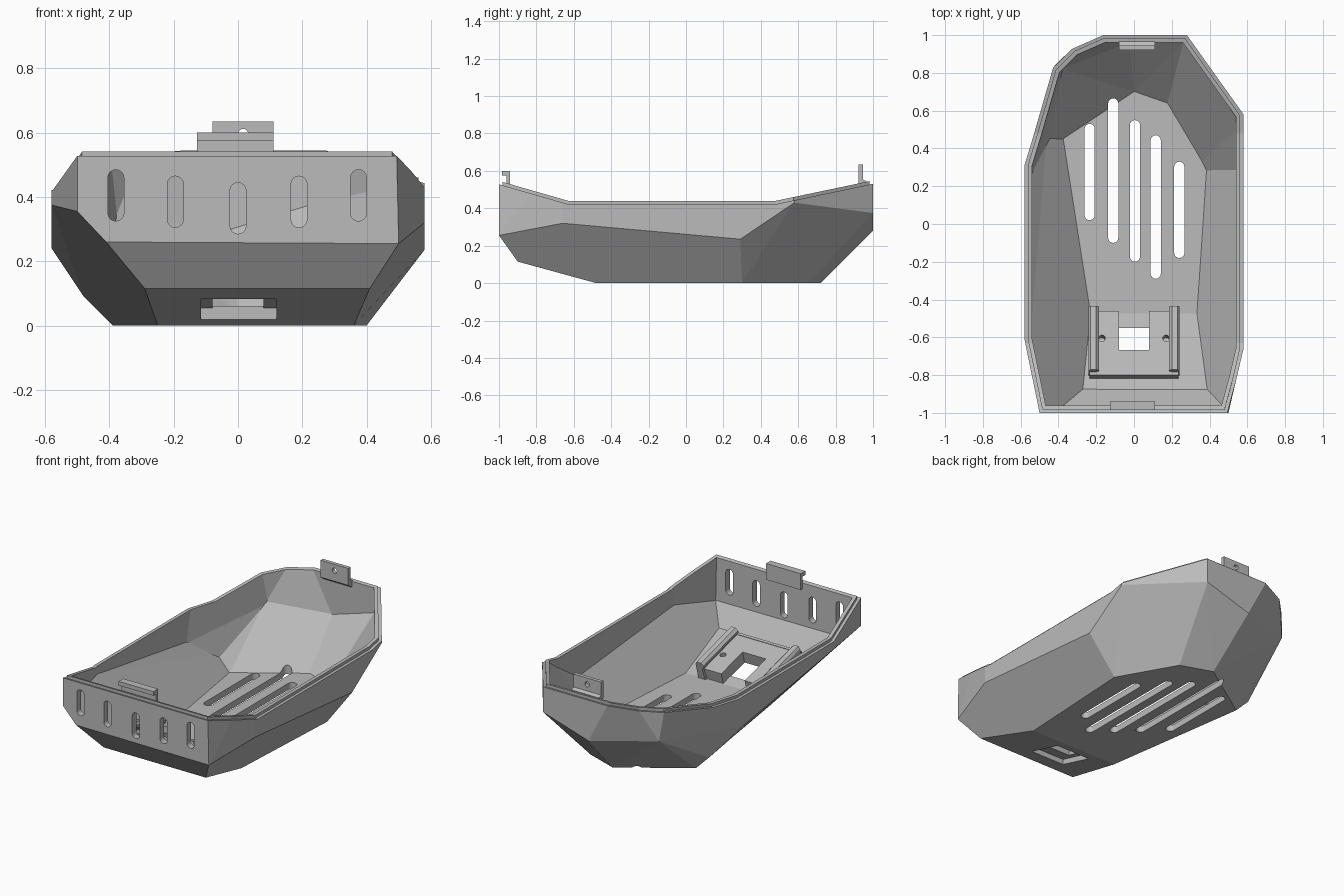
import bpy, bmesh, math
from mathutils import Vector, Matrix

cube = bpy.data.objects.get("Cube")
if cube:
    bpy.data.objects.remove(cube, do_unlink=True)

grey = bpy.data.materials.new("plain grey")
grey.use_nodes = True
grey.diffuse_color = (0.5, 0.5, 0.5, 1)
grey.node_tree.nodes["Principled BSDF"].inputs["Base Color"].default_value = (0.5, 0.5, 0.5, 1)


def make(name, bm):
    bmesh.ops.recalc_face_normals(bm, faces=bm.faces)
    mesh = bpy.data.meshes.new(name)
    bm.to_mesh(mesh)
    bm.free()
    mesh.materials.append(grey)
    ob = bpy.data.objects.new(name, mesh)
    bpy.context.collection.objects.link(ob)
    return ob


def cut(ob, tool, operation="DIFFERENCE"):
    """Apply one boolean and discard the tool."""
    tool.hide_render = True
    mod = ob.modifiers.new("cut", "BOOLEAN")
    mod.operation, mod.solver, mod.object = operation, "EXACT", tool
    bpy.context.view_layer.update()
    result = ob.evaluated_get(bpy.context.evaluated_depsgraph_get())
    mesh = bpy.data.meshes.new_from_object(result)
    ob.modifiers.clear()
    ob.data = mesh
    bpy.data.objects.remove(tool, do_unlink=True)


def box(name, x, y, z):
    bm = bmesh.new()
    bmesh.ops.create_cube(bm, size=1)
    for v in bm.verts:
        v.co = [(r[0] + r[1]) / 2 + c * (r[1] - r[0]) for r, c in zip((x, y, z), v.co)]
    return make(name, bm)


def prism(name, outline, direction):
    """Extrude a closed 3D outline along a direction."""
    bm = bmesh.new()
    face = bm.faces.new([bm.verts.new(p) for p in outline])
    top = bmesh.ops.extrude_face_region(bm, geom=[face])["geom"]
    bmesh.ops.translate(bm, vec=direction, verts=[v for v in top if isinstance(v, bmesh.types.BMVert)])
    return make(name, bm)


def slot(center, low, high, radius):
    """Rounded slot outline in 2D, long axis second."""
    pts = []
    for i in range(18):
        a = math.pi * (i % 9) / 8 + (math.pi if i > 8 else 0)
        mid = high - radius if i < 9 else low + radius
        pts.append((center + radius * math.cos(a), mid + radius * math.sin(a)))
    return pts


# Hull corner points: floor, chines and rim plan
FLOOR = [(-.25, -.48), (.36, -.48), (.40, .30), (.20, .65), (0, .72), (-.39, .46)]
CHINE = [(-.29, -.9, .115), (.41, -.9, .115), (-.41, -1, .26), (.5, -1, .255),
         (-.5, -1, .355), (-.58, -.61, .375), (.58, -.66, .32), (.58, .29, .235),
         (.58, .58, .43), (.28, 1, .375), (-.03, 1, .28), (-.41, .85, .32),
         (-.48, .46, .09), (-.58, .27, .24)]
RIM = [(-.5, -1), (.49, -1), (.58, -.66), (.58, .58), (.28, 1), (-.25, 1),
       (-.45, .8), (-.58, .37), (-.58, -.61)]


def hull_mesh():
    bm = bmesh.new()
    for p in [(x, y, 0) for x, y in FLOOR] + CHINE + [(x, y, .7) for x, y in RIM]:
        bm.verts.new(p)
    out = bmesh.ops.convex_hull(bm, input=bm.verts)
    spare = {g for g in out["geom_interior"] + out["geom_unused"] if isinstance(g, bmesh.types.BMVert)}
    bmesh.ops.delete(bm, geom=list(spare), context="VERTS")
    bmesh.ops.dissolve_limit(bm, angle_limit=math.radians(2), verts=bm.verts, edges=bm.edges)
    bmesh.ops.recalc_face_normals(bm, faces=bm.faces)
    return bm


source = hull_mesh()
PLANES = [(f.calc_center_median(), f.normal.copy()) for f in source.faces if f.normal.z < .9]
source.free()


def inset_hull(name, depth):
    """Solid bounded by every hull plane moved inward."""
    bm = bmesh.new()
    bmesh.ops.create_cube(bm, size=4)
    for co, no in PLANES:
        bmesh.ops.bisect_plane(bm, geom=bm.verts[:] + bm.edges[:] + bm.faces[:], dist=1e-5,
                               plane_co=co - no * depth, plane_no=no, clear_outer=True)
        bmesh.ops.holes_fill(bm, edges=[e for e in bm.edges if e.is_boundary])
    return make(name, bm)


def sheer(offset):
    """Rim line seen from the side."""
    return [(-1.1, .575 + offset), (-.63, .44 + offset), (.48, .44 + offset), (1.1, .57 + offset)]


def side_prism(name, line):
    return prism(name, [(-2, y, z) for y, z in line], (4, 0, 0))


# Faceted tray shell, trimmed to the curved rim
shell = make("tray_shell", hull_mesh())
cut(shell, side_prism("trim", sheer(-.018) + [(1.1, 3), (-1.1, 3)]))
cut(shell, inset_hull("cavity", .04))

# Raised inner lip on the rim
lip = inset_hull("rim_lip", .018)
cut(lip, side_prism("band", sheer(-.018) + sheer(0)[::-1]), "INTERSECT")
cut(lip, inset_hull("cavity", .04))

# Vent slots in the front wall
for x, z in zip((-.38, -.195, 0, .19, .375), (.325, .305, .285, .305, .325)):
    cut(shell, prism("vent", [(u, -1.1, v) for u, v in slot(x, z, z + .16, .025)], (0, .2, 0)))

# Long slots in the floor
for x, low, high in ((-.235, .02, .53), (-.11, -.1, .665), (.005, -.2, .55),
                     (.115, -.29, .47), (.24, -.18, .33)):
    cut(shell, prism("vent", [(u, v, -.1) for u, v in slot(x, low, high, .027)], (0, 0, .3)))

# Connector opening in the sloping front floor
cut(shell, box("opening", (-.115, .12), (-.78, -.55), (-.1, .2)))

# Sloped bracket, laid out flat and then tilted onto the ramp
SLOPE = Matrix.Translation((0, -.48, .035)) @ Matrix.Rotation(-math.atan(.27), 4, "X")
block = box("bracket_block", (-.2, .2), (-.35, .0), (0, .075))
cut(block, box("notch", (-.08, .08), (-.215, .1), (-.1, .2)))
for x in (-.17, .17):
    cut(block, prism("screw", [(u, v, .02) for u, v in slot(x, -.168, -.132, .018)], (0, 0, .2)))
front_bar = box("bracket_front_bar", (-.235, .235), (-.352, -.335), (0, .078))
parts = [block, front_bar]
for side, name in ((-1, "right"), (1, "left")):
    profile = [(.19, 0), (.24, 0), (.24, .11), (.23, .125), (.2, .125), (.185, .11), (.185, .095), (.2, .08)]
    parts.append(prism(name + "_bracket_rail", [(side * x, -.335, z) for x, z in profile], (0, .35, 0)))
for ob in parts:
    ob.data.transform(SLOPE)

# Hooked catch on the front rim
hook = [(-.96, .5), (-.94, .5), (-.94, .6), (-.985, .6), (-.985, .575), (-.96, .575)]
prism("front_catch", [(-.128, y, z) for y, z in hook], (.238, 0, 0))

# Screw tab on the back rim
tab_line = [(.965, .5), (.965, .545), (.945, .555), (.945, .635), (.922, .635), (.922, .53)]
tab = prism("back_tab", [(-.08, y, z) for y, z in tab_line], (.19, 0, 0))
cut(tab, prism("screw", [(u, .9, v) for u, v in slot(.016, .58, .612, .016)], (0, .1, 0)))
